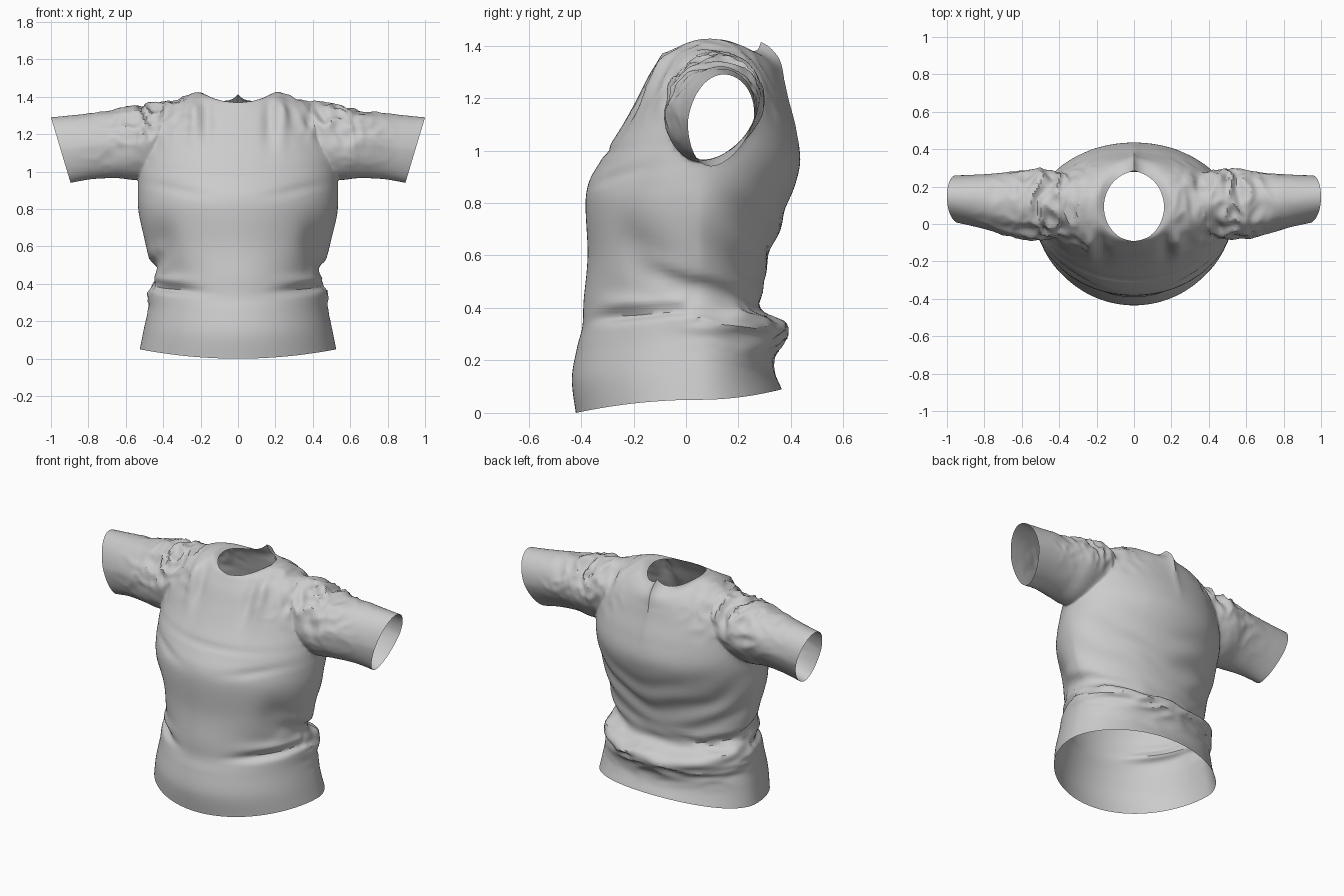
import bpy, bmesh, math
from mathutils import Vector, noise

if "Cube" in bpy.data.objects:
    bpy.data.objects.remove(bpy.data.objects["Cube"], do_unlink=True)

cloth = bpy.data.materials.new("light grey cloth")
cloth.use_nodes = True
COLOUR = (0.6, 0.6, 0.6, 1)
cloth.diffuse_color = COLOUR
bsdf = cloth.node_tree.nodes["Principled BSDF"]
bsdf.inputs["Base Color"].default_value = COLOUR
bsdf.inputs["Roughness"].default_value = 0.8


def bump(v, centre, width):
    return math.exp(-((v - centre) / width) ** 2)


def ramp(v, start, length):
    return max(0, min(1, (v - start) / length))


def resample(rows, steps):
    """Catmull-Rom through rows of ring settings."""
    out = []
    for i in range(len(rows) - 1):
        a, b, c, d = (rows[max(0, min(len(rows) - 1, i + k))] for k in (-1, 0, 1, 2))
        for s in range(steps):
            t = s / steps
            out.append([q + 0.5 * t * (r - p + t * (2 * p - 5 * q + 4 * r - u + t * (3 * (q - r) + u - p)))
                        for p, q, r, u in zip(a, b, c, d)])
    return out + [list(rows[-1])]


def loft(name, rings):
    """Closed tube; the end caps carry slot 1 so they can be opened later."""
    bm = bmesh.new()
    loops = [[bm.verts.new(p) for p in ring] for ring in rings]
    n = len(loops[0])
    for a, b in zip(loops, loops[1:]):
        for i in range(n):
            j = (i + 1) % n
            bm.faces.new((a[i], a[j], b[j], b[i]))
    for ring in (loops[0], loops[-1]):
        mid = bm.verts.new(sum((v.co for v in ring), Vector()) / n)
        for i in range(n):
            bm.faces.new((ring[i], ring[(i + 1) % n], mid)).material_index = 1
    bmesh.ops.recalc_face_normals(bm, faces=bm.faces)
    mesh = bpy.data.meshes.new(name)
    bm.to_mesh(mesh)
    bm.free()
    mesh.materials.append(cloth)
    mesh.materials.append(cloth)
    ob = bpy.data.objects.new(name, mesh)
    bpy.context.collection.objects.link(ob)
    return ob


# Torso rings: height at front, side, back; half width; front y; back y
TORSO = [
    (0.00, 0.05, 0.09, 0.525, -0.42, 0.365),
    (0.13, 0.15, 0.17, 0.505, -0.435, 0.335),
    (0.25, 0.27, 0.24, 0.48, -0.415, 0.345),
    (0.33, 0.36, 0.32, 0.47, -0.395, 0.38),
    (0.43, 0.45, 0.42, 0.435, -0.39, 0.29),
    (0.60, 0.60, 0.60, 0.49, -0.375, 0.32),
    (0.84, 0.78, 0.80, 0.53, -0.38, 0.39),
    (0.97, 0.95, 0.95, 0.535, -0.32, 0.435),
    (1.10, 1.10, 1.08, 0.515, -0.24, 0.415),
    (1.20, 1.24, 1.19, 0.47, -0.185, 0.38),
    (1.28, 1.355, 1.26, 0.38, -0.145, 0.36),
    (1.33, 1.41, 1.305, 0.27, -0.115, 0.345),
    (1.355, 1.425, 1.33, 0.205, -0.10, 0.32),
    (1.37, 1.405, 1.355, 0.16, -0.09, 0.275),
]


def torso_ring(row, n=140):
    zf, zs, zb, w, yf, yb = row
    yc, pts = 0.05 + 0.08 * max(0, zs - 0.9), []
    # The back panel runs flatter from the side crease below the arms
    flat = 1 + 0.4 * bump(zs, 0.68, 0.2)
    for i in range(n):
        t = math.tau * i / n
        s = math.sin(t)
        y = yc + (s ** flat * (yb - yc) if s > 0 else s * (yc - yf))
        pts.append((w * math.cos(t), y, zs + s * s * ((zb if s > 0 else zf) - zs)))
    return pts


# Sleeve rings: x at top and bottom; z top and bottom; front y; back y
SLEEVE = [
    (0.28, 0.30, 1.36, 1.05, 0.03, 0.24),
    (0.40, 0.42, 1.37, 0.98, -0.05, 0.29),
    (0.54, 0.54, 1.35, 0.955, -0.075, 0.305),
    (0.68, 0.65, 1.325, 0.965, -0.055, 0.285),
    (0.85, 0.78, 1.305, 0.96, -0.01, 0.275),
    (1.00, 0.895, 1.29, 0.94, 0.02, 0.27),
]


def sleeve_ring(row, side, n=90):
    xt, xb, zt, zb, yf, yb = row
    pts = []
    for i in range(n):
        t = math.tau * i / n
        h = 0.5 + 0.5 * math.sin(t)
        # The underside narrows and hangs toward the front
        narrow = 0.85 + 0.15 * min(1, 2 * h)
        y = (yf + yb) / 2 + (yb - yf) / 2 * math.cos(t) * narrow - 0.05 * (1 - h) ** 2
        pts.append((side * (xb + (xt - xb) * h), y, zb + (zt - zb) * h))
    return pts


shirt = loft("shirt", [torso_ring(r) for r in resample(TORSO, 8)])
for side in (-1, 1):
    sleeve = loft("sleeve", [sleeve_ring(r, side) for r in resample(SLEEVE, 13)])
    mod = shirt.modifiers.new("join_sleeve", "BOOLEAN")
    mod.operation, mod.solver, mod.object = "UNION", "EXACT", sleeve
    bpy.context.view_layer.objects.active = shirt
    bpy.ops.object.modifier_apply(modifier=mod.name)
    bpy.data.objects.remove(sleeve, do_unlink=True)


def crumple(p, sx, sy, sz):
    """Sharp-ridged noise, stretched along the chosen axes."""
    q = Vector((p.x * sx, p.y * sy, p.z * sz))
    q += 0.5 * noise.noise_vector(q * 0.6)
    return 0.4 - 1.6 * abs(noise.noise(q))


def folds(p):
    x, y, z = p
    ax = abs(x)
    back = ramp(y, -0.25, 0.3)
    d = 0.0
    # Gathered shoulders and upper sleeves
    d += 0.036 * bump(ax, 0.46, 0.17) * ramp(z, 1.1, 0.16) * crumple(p, 15, 8, 9)
    d += 0.014 * bump(ax, 0.62, 0.17) * ramp(z, 0.98, 0.2) * crumple(p, 10, 6, 13)
    if ax < 0.56:
        # Bunched waist, sloping down to the back
        slope = 0.43 - 0.3 * y
        for offset, height in ((0.12, 0.008), (0.06, -0.014), (0.0, 0.014), (-0.08, 0.008)):
            wave = 0.025 * noise.noise((x * 5, y * 5, offset * 40))
            d += height * back * bump(z, slope + offset + wave, 0.03)
        d += 0.022 * back * bump(z, slope - 0.02, 0.11) * crumple(p, 5, 5, 15)
        if y < 0:
            # Pinched side folds on the front, with a hollow above them
            d -= 0.03 * bump(ax, 0.36, 0.14) * bump(z, 0.37 + 0.12 * (ax - 0.3), 0.025)
            d += 0.014 * bump(ax, 0.38, 0.13) * bump(z, 0.42, 0.03)
            d -= 0.025 * bump(ax, 0.41, 0.07) * bump(z, 0.61, 0.11) * ramp(-y, 0, 0.1)
            # Chest crease and drape lines
            d -= 0.009 * bump(x, 0, 0.32) * bump(z, 1.0 + 0.1 * x * x, 0.016)
            d -= 0.010 * bump(ax, 0.3, 0.14) * bump(z, 0.84 + 0.2 * ax, 0.02)
            # Pleats below the collar
            pleat = ramp(-y, 0.0, 0.08)
            d += 0.026 * pleat * bump(ax, 0.23, 0.035) * bump(z, 1.32, 0.13)
            d -= 0.02 * pleat * bump(ax, 0.17, 0.035) * bump(z, 1.26, 0.12)
        else:
            # Draped curves across the back
            drape = math.sin(38 * (z - 0.9 * x * x + 0.04 * noise.noise(p * 4)))
            d += 0.008 * drape * bump(z, 0.66, 0.16) * ramp(y, 0, 0.2)
            # Centre back seam
            d += 0.025 * math.exp(-ax / 0.03) * ramp(z, 1.0, 0.4) * ramp(y, 0.15, 0.1)
    return d


# Open the hem, collar and cuffs, soften the armholes, then add the folds
bm = bmesh.new()
bm.from_mesh(shirt.data)
bmesh.ops.delete(bm, geom=[f for f in bm.faces if f.material_index == 1], context="FACES")
bmesh.ops.remove_doubles(bm, verts=bm.verts, dist=0.002)
bmesh.ops.triangulate(bm, faces=[f for f in bm.faces if len(f.verts) > 4])
armhole = [v for v in bm.verts if 0.25 < abs(v.co.x) < 0.66 and v.co.z > 0.85 and not v.is_boundary]
for _ in range(6):
    bmesh.ops.smooth_vert(bm, verts=armhole, factor=0.5, use_axis_x=True, use_axis_y=True, use_axis_z=True)
bm.normal_update()
shift = [(v, v.normal * folds(v.co)) for v in bm.verts]
for v, move in shift:
    v.co += move
# Raised point at the back of the collar
for v in bm.verts:
    lift = ramp(v.co.y, 0.2, 0.06) * ramp(v.co.z, 1.27, 0.09)
    v.co.z += 0.04 * math.exp(-abs(v.co.x) / 0.06) * lift
bm.to_mesh(shirt.data)
bm.free()
shirt.data.materials.pop(index=1)

bpy.ops.object.select_all(action="DESELECT")
shirt.select_set(True)
bpy.context.view_layer.objects.active = shirt
bpy.ops.object.shade_smooth_by_angle(angle=math.radians(40))
